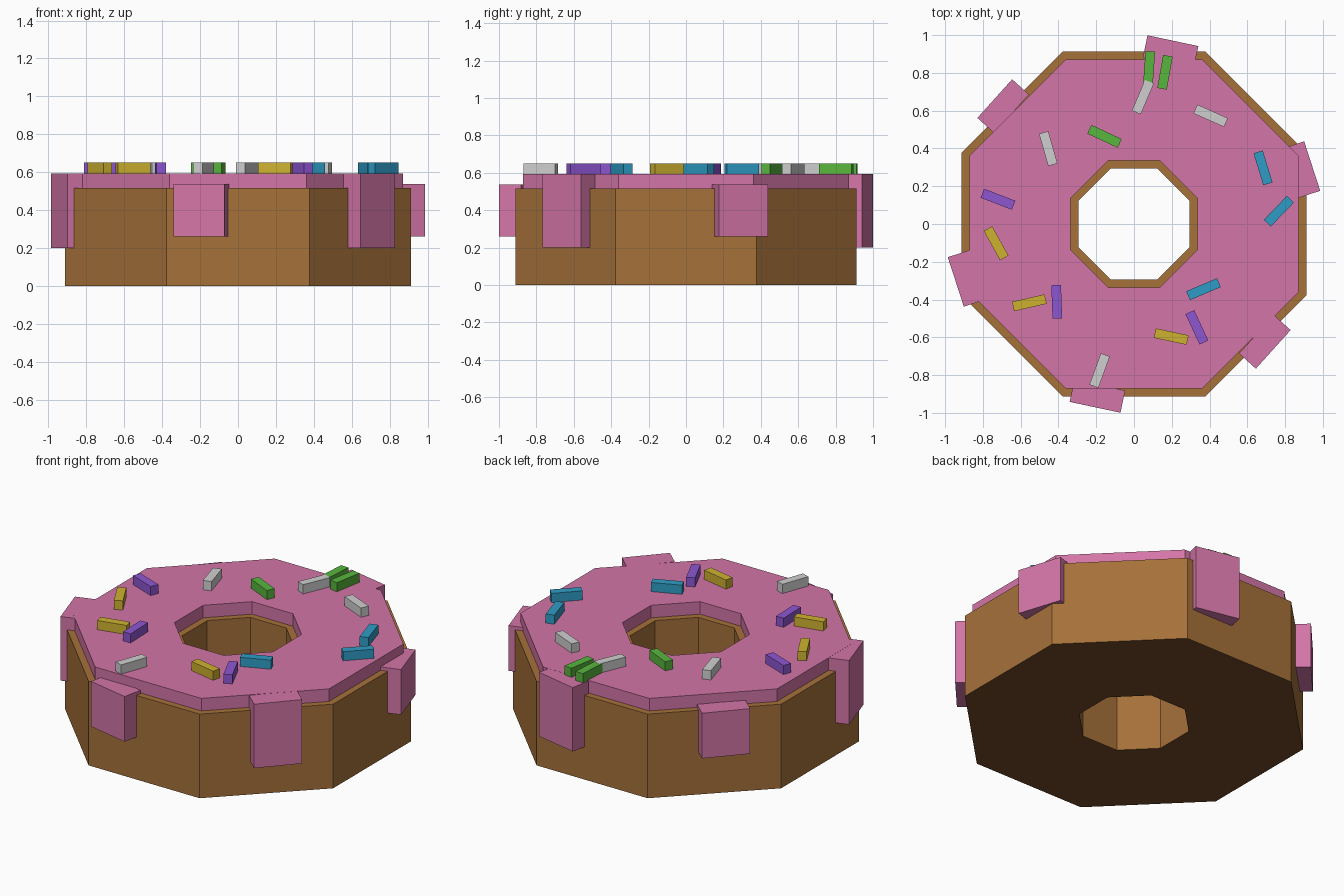
import bpy, bmesh
from math import cos, sin, pi, radians
from mathutils import Matrix, Vector

if "Cube" in bpy.data.objects:
    bpy.data.objects.remove(bpy.data.objects["Cube"])


def lin(c):
    c /= 255
    return c / 12.92 if c <= 0.04045 else ((c + 0.055) / 1.055) ** 2.4


def material(name, rgb):
    m = bpy.data.materials.new(name)
    m.diffuse_color = (*[lin(c) for c in rgb], 1)
    m.use_nodes = True
    m.node_tree.nodes["Principled BSDF"].inputs["Base Color"].default_value = m.diffuse_color
    return m


MATS = {
    "dough": material("dough brown", (166, 113, 58)),
    "base": material("baked base brown", (118, 76, 42)),
    "icing": material("icing pink", (212, 117, 167)),
    "white": material("sprinkle white", (207, 207, 207)),
    "purple": material("sprinkle purple", (141, 86, 209)),
    "yellow": material("sprinkle yellow", (206, 178, 48)),
    "green": material("sprinkle green", (88, 182, 62)),
    "blue": material("sprinkle blue", (47, 156, 197)),
}


def finish(bm, name, mat):
    bmesh.ops.recalc_face_normals(bm, faces=bm.faces)
    me = bpy.data.meshes.new(name)
    bm.to_mesh(me)
    bm.free()
    me.materials.append(MATS[mat])
    ob = bpy.data.objects.new(name, me)
    bpy.context.collection.objects.link(ob)
    return ob


def octagon_ring(name, outer, inner, z0, z1, mat):
    """Eight-sided ring; outer and inner are distances to the flat sides."""
    bm = bmesh.new()
    loops = []
    for apothem, z in ((outer, z0), (outer, z1), (inner, z1), (inner, z0)):
        r = apothem / cos(pi / 8)
        angles = [pi / 8 + i * pi / 4 for i in range(8)]
        loops.append([bm.verts.new((r * cos(a), r * sin(a), z)) for a in angles])
    for k in range(4):
        a, b = loops[k], loops[(k + 1) % 4]
        for i in range(8):
            j = (i + 1) % 8
            bm.faces.new((a[i], a[j], b[j], b[i]))
    return finish(bm, name, mat)


def box(name, x, y, z0, z1, length, width, angle, mat):
    bm = bmesh.new()
    bmesh.ops.create_cube(bm, size=1)
    m = (Matrix.Translation(Vector((x, y, (z0 + z1) / 2)))
         @ Matrix.Rotation(radians(angle), 4, "Z")
         @ Matrix.Diagonal((length, width, z1 - z0, 1)))
    bmesh.ops.transform(bm, matrix=m, verts=bm.verts)
    return finish(bm, name, mat)


# Dough ring with a darker underside, and the icing slab
dough = octagon_ring("dough_ring", 0.912, 0.295, 0, 0.517, "dough")
dough.data.materials.append(MATS["base"])
for face in dough.data.polygons:
    if face.normal.z < -0.5:
        face.material_index = 1
octagon_ring("icing_slab", 0.872, 0.335, 0.517, 0.594, "icing")

# Icing drips, alternating short and long
for i in range(6):
    deg = 18 + 60 * i
    z0, z1 = ((0.26, 0.538), (0.2, 0.5935))[int(deg in (78, 198, 318))]
    a = radians(deg)
    box(f"icing_drip_{i + 1}", 0.932 * cos(a), 0.932 * sin(a), z0, z1,
        0.12, 0.275, deg, "icing")

# Sprinkles: x, y, angle for each colour
SPRINKLES = {
    "green": [(0.08, 0.826, 86), (0.164, 0.803, 80), (-0.156, 0.464, -25)],
    "white": [(0.047, 0.672, 67), (0.406, 0.573, -24), (-0.454, 0.399, -74),
              (-0.182, -0.776, 70)],
    "purple": [(-0.72, 0.131, -21), (-0.409, -0.412, -88), (0.333, -0.547, -65)],
    "yellow": [(-0.73, -0.102, -61), (-0.554, -0.417, 13), (0.197, -0.596, -12)],
    "blue": [(0.368, -0.345, 23), (0.683, 0.297, -73), (0.767, 0.068, 46)],
}
for colour, spots in SPRINKLES.items():
    top = 0.651 if colour == "white" else 0.65
    for i, (x, y, deg) in enumerate(spots):
        box(f"{colour}_sprinkle_{i + 1}", x, y, 0.592, top, 0.177, 0.051, deg, colour)
